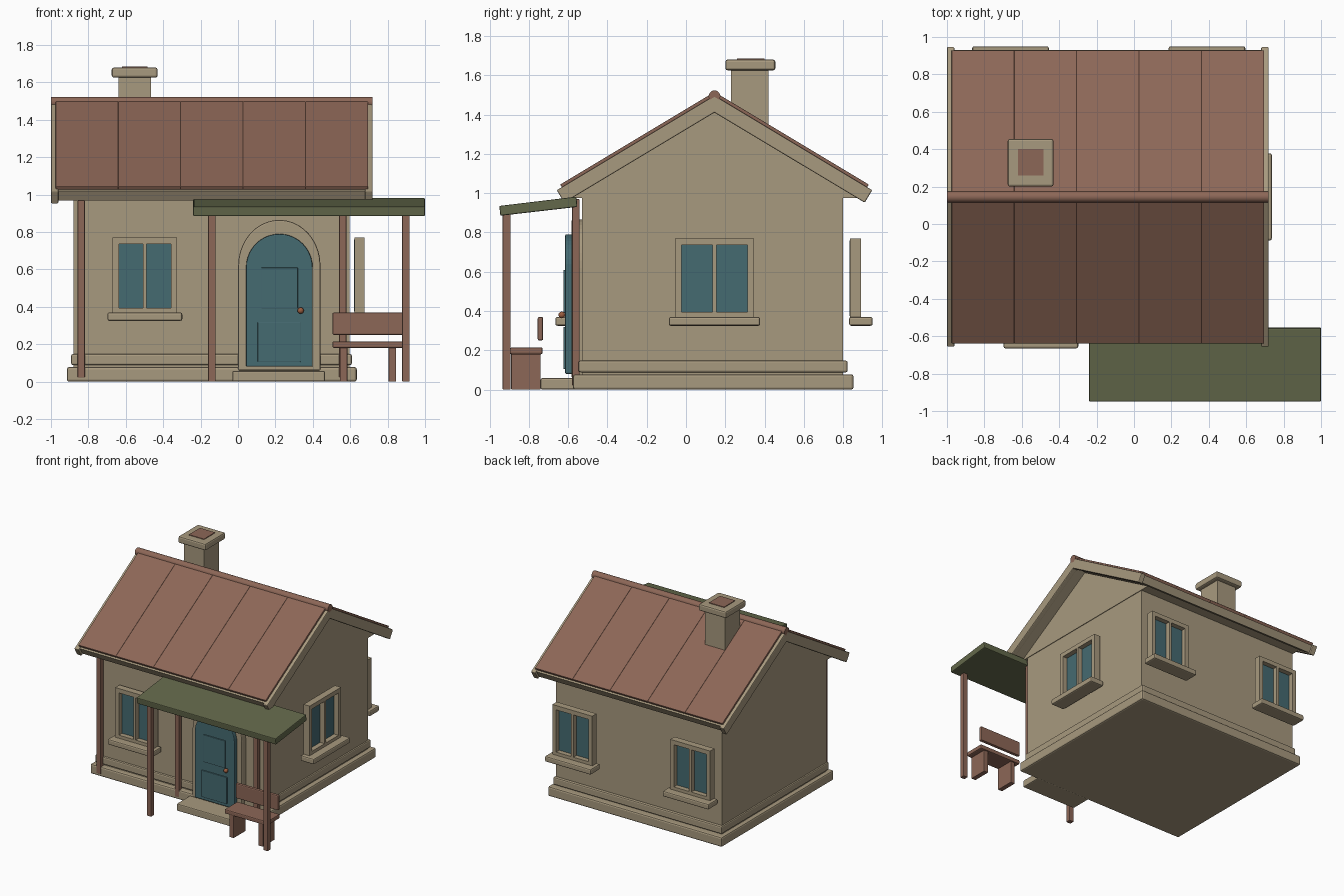
import bpy, bmesh, math
from mathutils import Matrix, Vector

if "Cube" in bpy.data.objects:
    bpy.data.objects.remove(bpy.data.objects["Cube"])


def material(name, rgb):
    m = bpy.data.materials.new(name)
    m.use_nodes = True
    m.diffuse_color = (*rgb, 1)
    m.node_tree.nodes["Principled BSDF"].inputs["Base Color"].default_value = (*rgb, 1)
    return m


STONE = material("warm stone", (0.39, 0.32, 0.21))
WOOD = material("red brown", (0.265, 0.135, 0.095))
GREEN = material("moss green", (0.125, 0.14, 0.07))
TEAL = material("dusty teal", (0.06, 0.145, 0.165))
COPPER = material("copper", (0.33, 0.11, 0.05))


def finish(name, bm, mat, bevel=0.0, matrix=None):
    bmesh.ops.recalc_face_normals(bm, faces=bm.faces)
    mesh = bpy.data.meshes.new(name)
    bm.to_mesh(mesh)
    bm.free()
    mesh.materials.append(mat)
    ob = bpy.data.objects.new(name, mesh)
    bpy.context.collection.objects.link(ob)
    if matrix:
        ob.matrix_world = matrix
    if bevel:
        mod = ob.modifiers.new("soft edges", 'BEVEL')
        mod.width, mod.segments = bevel, 2
        mod.limit_method = 'ANGLE'
    return ob


def add_box(bm, x, y, z):
    size = Vector((x[1] - x[0], y[1] - y[0], z[1] - z[0]))
    mid = Vector((sum(x), sum(y), sum(z))) / 2
    bmesh.ops.create_cube(bm, size=1, matrix=Matrix.Translation(mid) @ Matrix.Diagonal((*size, 1)))


def boxes(name, mat, parts, bevel=0.0, matrix=None):
    bm = bmesh.new()
    for part in parts:
        add_box(bm, *part)
    return finish(name, bm, mat, bevel, matrix)


def box(name, mat, x, y, z, bevel=0.0, matrix=None):
    return boxes(name, mat, [(x, y, z)], bevel, matrix)


def prism(name, mat, points, start, end, bevel=0.0):
    """Extrude a closed outline of 3D points by the offset end - start."""
    bm = bmesh.new()
    start, end = Vector(start), Vector(end)
    face = bm.faces.new([bm.verts.new(Vector(p) + start) for p in points])
    out = bmesh.ops.extrude_face_region(bm, geom=[face])
    moved = [v for v in out["geom"] if isinstance(v, bmesh.types.BMVert)]
    bmesh.ops.translate(bm, verts=moved, vec=end - start)
    return finish(name, bm, mat, bevel)


# Walls, plinth and gable
box("walls", STONE, (-0.88, 0.597), (-0.53, 0.80), (0.02, 0.98))
box("plinth", STONE, (-0.915, 0.635), (-0.575, 0.853), (0, 0.078), 0.012)
box("plinth_ledge", STONE, (-0.892, 0.609), (-0.547, 0.823), (0.088, 0.148), 0.01)
RIDGE_Y, SLOPE = 0.145, 0.6
half = 0.735
prism("gable", STONE, [(0, RIDGE_Y - half, 0.975), (0, RIDGE_Y + half, 0.975),
                       (0, RIDGE_Y, 0.975 + half * SLOPE)], (-0.885, 0, 0), (0.602, 0, 0))


# Roof layers, each an upside down V
def chevron(name, mat, top, thick, reach, x0, x1, bevel=0.0):
    eave = top - SLOPE * reach
    inner = reach - 0.44 * thick
    low = eave - 0.735 * thick
    outline = [(0, top), (reach, eave), (inner, low), (0, top - thick),
               (-inner, low), (-reach, eave)]
    return prism(name, mat, [(0, RIDGE_Y + y, z) for y, z in outline],
                 (x0, 0, 0), (x1, 0, 0), bevel)


chevron("roof_deck", STONE, 1.49, 0.07, 0.785, -0.965, 0.685)
for side, x in (("right", -1.0), ("left", 0.68)):
    chevron(side + "_barge_board", STONE, 1.497, 0.087, 0.803, x, x + 0.04, 0.006)
panel = 1.67 / 5
for i in range(5):
    x = -0.975 + i * panel
    chevron(f"roof_panel_{i + 1}", WOOD, 1.515, 0.025, 0.785, x, x + panel, 0.003)
bm = bmesh.new()
bmesh.ops.create_cone(bm, cap_ends=True, segments=20, radius1=0.03, radius2=0.03, depth=1.72)
ridge = finish("ridge_cap", bm, WOOD, 0,
               Matrix.Translation((-0.14, RIDGE_Y, 1.493)) @ Matrix.Rotation(math.pi / 2, 4, 'Y'))

# Chimney
box("chimney", STONE, (-0.64, -0.465), (0.23, 0.42), (1.2, 1.64))
box("chimney_cap", STONE, (-0.675, -0.43), (0.2, 0.455), (1.625, 1.68), 0.012)
box("chimney_flue", WOOD, (-0.62, -0.485), (0.26, 0.40), (1.64, 1.685))


# Windows, drawn facing -y against a wall at y = 0, then turned into place
def window(name, x, y, turn, width, sill):
    m = Matrix.Translation((x, y, 0)) @ Matrix.Rotation(turn, 4, 'Z')
    w, depth = width / 2, (-0.08, -0.025)
    bars = [((-w, -w + 0.033), depth, (0.365, 0.77)),
            ((w - 0.033, w), depth, (0.365, 0.77)),
            ((-w + 0.033, w - 0.033), depth, (0.735, 0.77)),
            ((-w + 0.033, w - 0.033), depth, (0.365, 0.395)),
            ((-0.01, 0.01), depth, (0.395, 0.735))]
    boxes(name + "_frame", STONE, bars, 0, m)
    box(name + "_glass", TEAL, (-w + 0.01, w - 0.01), (-0.04, -0.022), (0.375, 0.76), 0, m)
    box(name + "_sill", STONE, (-sill / 2, sill / 2), (-0.14, -0.02), (0.325, 0.37), 0.01, m)


window("front_window", -0.498, -0.525, 0, 0.345, 0.40)
window("side_window", 0.597, 0.145, math.pi / 2, 0.40, 0.465)
window("back_right_window", -0.66, 0.81, math.pi, 0.355, 0.41)
window("back_left_window", 0.39, 0.81, math.pi, 0.355, 0.41)


# Arched door with surround, panels and knob
def arch(name, mat, rx, bottom, spring, rise, y0, y1, bevel):
    cx, steps = 0.221, 20
    pts = [(cx - rx, 0, bottom), (cx + rx, 0, bottom)]
    for i in range(steps + 1):
        a = math.pi * i / steps
        pts.append((cx + rx * math.cos(a), 0, spring + rise * math.sin(a)))
    return prism(name, mat, pts, (0, y0, 0), (0, y1, 0), bevel)


arch("door_surround", STONE, 0.22, 0.06, 0.62, 0.245, -0.583, -0.52, 0.008)
arch("door", TEAL, 0.178, 0.08, 0.61, 0.18, -0.615, -0.56, 0.006)
box("door_upper_panel", TEAL, (0.125, 0.32), (-0.624, -0.6), (0.39, 0.61), 0.004)
box("door_lower_panel", TEAL, (0.105, 0.335), (-0.624, -0.6), (0.105, 0.32), 0.004)
bm = bmesh.new()
bmesh.ops.create_uvsphere(bm, u_segments=16, v_segments=10, radius=0.017)
knob = finish("door_knob", bm, COPPER, 0, Matrix.Translation((0.335, -0.632, 0.38)))
box("door_step", STONE, (-0.03, 0.465), (-0.74, -0.56), (0, 0.058), 0.008)

# Porch canopy and posts
prism("porch_canopy", GREEN,
      [(0, -0.95, 0.935), (0, -0.945, 0.885), (0, -0.553, 0.93), (0, -0.558, 0.982)],
      (-0.24, 0, 0), (1.0, 0, 0), 0.006)
for i, x in enumerate((-0.838, -0.14, 0.56)):
    box(f"wall_post_{i + 1}", WOOD, (x - 0.019, x + 0.019), (-0.58, -0.542), (0.022, 0.97), 0.004)
for i, x in enumerate((-0.14, 0.898)):
    box(f"porch_post_{i + 1}", WOOD, (x - 0.02, x + 0.02), (-0.933, -0.893), (0, 0.91), 0.004)

# Bench
box("bench_seat", WOOD, (0.505, 0.885), (-0.895, -0.73), (0.18, 0.215), 0.008)
box("bench_back", WOOD, (0.505, 0.885), (-0.755, -0.727), (0.25, 0.37), 0.008)
for i, x in enumerate((0.565, 0.825)):
    box(f"bench_leg_{i + 1}", WOOD, (x - 0.02, x + 0.02), (-0.89, -0.74), (0, 0.185), 0.004)

# Smooth the round parts
bpy.ops.object.select_all(action='DESELECT')
for ob in (ridge, knob):
    ob.select_set(True)
bpy.context.view_layer.objects.active = ridge
bpy.ops.object.shade_smooth_by_angle(angle=math.radians(40))
